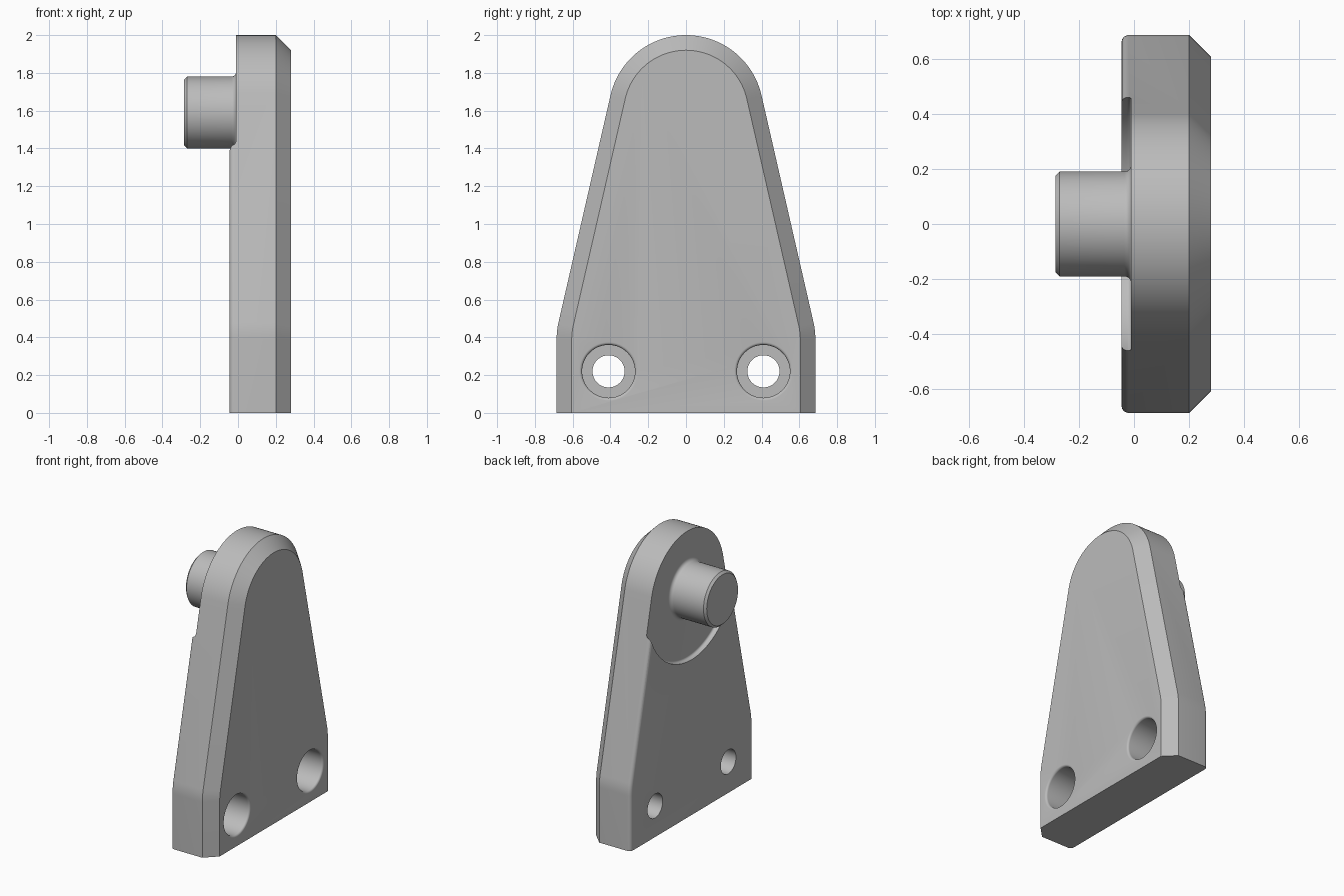
import bpy, bmesh
from math import sin, cos, pi, radians

if "Cube" in bpy.data.objects:
    bpy.data.objects.remove(bpy.data.objects["Cube"], do_unlink=True)

grey = bpy.data.materials.new("Plain grey")
grey.use_nodes = True
grey.diffuse_color = (0.5, 0.5, 0.5, 1)
grey.node_tree.nodes["Principled BSDF"].inputs["Base Color"].default_value = grey.diffuse_color

# Main dimensions
BACK, FRONT = -0.045, 0.28         # plate faces along x
HALF, TOP_R, PIN_Z = 0.685, 0.41, 1.59
SLANT, KNEE_R = radians(12.9), 0.4
CHAMFER, ROUND = 0.08, 0.025


def loft(name, rings, material=True):
    """Skin closed rings of points and cap both ends."""
    bm = bmesh.new()
    loops = [[bm.verts.new(p) for p in ring] for ring in rings]
    for a, b in zip(loops, loops[1:]):
        for i in range(len(a)):
            j = (i + 1) % len(a)
            bm.faces.new((a[i], a[j], b[j], b[i]))
    bm.faces.new(loops[0][::-1])
    bm.faces.new(loops[-1])
    bmesh.ops.recalc_face_normals(bm, faces=bm.faces)
    mesh = bpy.data.meshes.new(name)
    bm.to_mesh(mesh)
    bm.free()
    mesh.materials.append(grey)
    obj = bpy.data.objects.new(name, mesh)
    bpy.context.collection.objects.link(obj)
    return obj


def turned(name, profile, y=0.0, z=PIN_Z, sides=96):
    """Round part along x from (x, radius) pairs."""
    angles = [2 * pi * i / sides for i in range(sides)]
    return loft(name, [[(x, y + r * cos(t), z + r * sin(t)) for t in angles]
                       for x, r in profile])


def quarter(x, r, dx, dr, start, end, steps=6):
    """Quarter-round run of (x, radius) pairs about a centre."""
    angles = [start + (end - start) * i / steps for i in range(steps + 1)]
    return [(x + dx * cos(t), r + dr * sin(t)) for t in angles]


def outline(x, inset):
    """Plate outline: straight foot, soft knee, slanted side, round head."""
    knee_y = HALF - KNEE_R
    knee_z = PIN_Z + (TOP_R - KNEE_R - knee_y * cos(SLANT)) / sin(SLANT)
    half = [(HALF - inset, 0)]
    for i in range(7):
        t = SLANT * i / 6
        r = KNEE_R - inset
        half.append((knee_y + r * cos(t), knee_z + r * sin(t)))
    for i in range(25):
        t = SLANT + (pi / 2 - SLANT) * i / 24
        r = TOP_R - inset
        half.append((r * cos(t), PIN_Z + r * sin(t)))
    mirrored = [(-y, z) for y, z in half[-2::-1]]
    return [(x, y, z) for y, z in half + mirrored]


# Plate with a rounded back edge and a chamfered front edge
rings = []
for i in range(6):
    t = pi / 2 * i / 5
    rings.append(outline(BACK + ROUND * (1 - sin(t)), ROUND * (1 - cos(t))))
rings = rings[::-1] + [outline(FRONT - CHAMFER, 0), outline(FRONT, CHAMFER)]
plate = loft("mounting_plate", rings)

# Cutters: round recess behind the head, and two counterbored screw holes
FLOOR, RECESS_R, SOFT = -0.01, 0.49, 0.015
cutters = [turned("recess_cutter", [(-0.2, RECESS_R)] + quarter(
    FLOOR - SOFT, RECESS_R - SOFT, SOFT, SOFT, pi / 2, 0), sides=128)]
for side in (-1, 1):
    lip = quarter(FRONT - SOFT, 0.14 + SOFT, SOFT, -SOFT, pi / 2, 0)
    profile = [(-0.2, 0.085), (0.08, 0.085), (0.08, 0.14)] + lip + [(0.4, 0.14 + SOFT)]
    cutters.append(turned("screw_hole_cutter", profile, side * 0.41, 0.22, 64))

bpy.context.view_layer.objects.active = plate
for cutter in cutters:
    mod = plate.modifiers.new("cut", "BOOLEAN")
    mod.operation, mod.solver, mod.object = "DIFFERENCE", "EXACT", cutter
    bpy.ops.object.modifier_apply(modifier=mod.name)
    bpy.data.objects.remove(cutter, do_unlink=True)

# Pin with a chamfered tip and a filleted root
PIN_R, TIP, FILLET = 0.19, -0.285, 0.025
root = quarter(FLOOR - FILLET, PIN_R + FILLET, FILLET, -FILLET, pi / 2, 0)
pin = turned("pivot_pin", [(TIP, PIN_R - 0.015), (TIP + 0.015, PIN_R)] + root
             + [(FLOOR + 0.02, PIN_R + FILLET)])

# Smooth shading with crisp edges
for obj in (plate, pin):
    bpy.ops.object.select_all(action="DESELECT")
    obj.select_set(True)
    bpy.context.view_layer.objects.active = obj
    bpy.ops.object.shade_smooth_by_angle(angle=radians(30))
